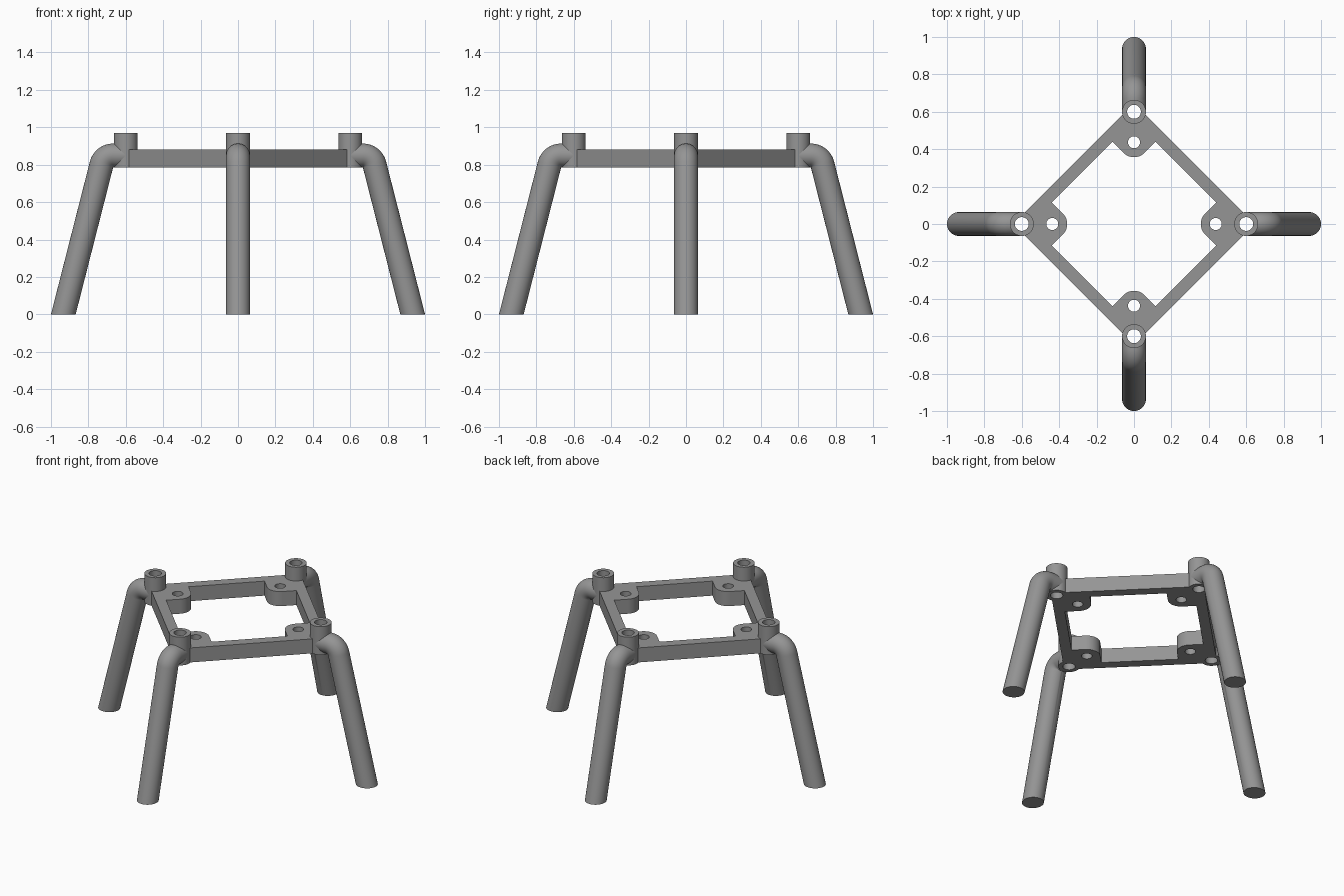
import bpy, bmesh, math
from mathutils import Matrix, Vector

if "Cube" in bpy.data.objects:
    bpy.data.objects.remove(bpy.data.objects["Cube"])

R = 0.064                  # tube radius of legs and sockets
Z0, Z1, Z2 = 0.785, 0.88, 0.97   # frame bottom, frame top, socket top
POST, LUG = 0.6, 0.437     # distance of sockets and lugs from the centre
TILT = math.radians(75.7)  # how far the elbow turns downwards
SEG = 48

grey = bpy.data.materials.new("grey plastic")
grey.diffuse_color = (0.30, 0.30, 0.30, 1)
grey.use_nodes = True
grey.node_tree.nodes["Principled BSDF"].inputs["Base Color"].default_value = grey.diffuse_color


def finish(bm, name, cutter=None):
    bmesh.ops.remove_doubles(bm, verts=bm.verts, dist=1e-5)
    bmesh.ops.recalc_face_normals(bm, faces=bm.faces)
    me = bpy.data.meshes.new(name)
    bm.to_mesh(me)
    bm.free()
    me.materials.append(grey)
    ob = bpy.data.objects.new(name, me)
    bpy.context.collection.objects.link(ob)
    if cutter:
        mod = ob.modifiers.new("holes", 'BOOLEAN')
        mod.operation, mod.solver, mod.object = 'DIFFERENCE', 'EXACT', cutter
        bpy.ops.object.select_all(action='DESELECT')
        ob.select_set(True)
        bpy.context.view_layer.objects.active = ob
        bpy.ops.object.modifier_apply(modifier=mod.name)
        bpy.ops.object.shade_smooth_by_angle(angle=math.radians(30))
    return ob


def cylinder(bm, x, r, z0, z1, turn):
    m = turn @ Matrix.Translation((x, 0, (z0 + z1) / 2))
    bmesh.ops.create_cone(bm, cap_ends=True, segments=SEG, radius1=r, radius2=r,
                          depth=z1 - z0, matrix=m)


turns = [Matrix.Rotation(k * math.pi / 2, 4, 'Z') for k in range(4)]

# Cutter for the socket bores and lug screw holes
bm = bmesh.new()
for t in turns:
    cylinder(bm, POST, 0.037, 0.6, 1.1, t)
    cylinder(bm, LUG, 0.032, 0.6, 1.1, t)
holes = finish(bm, "hole_cutter")
holes.hide_render = True

# Square frame with a rounded lug inside every corner
bm = bmesh.new()
inner_sum, lug_r = 0.555, 0.08
lug_line = LUG - lug_r * math.sqrt(2)
corner = Vector(((inner_sum + lug_line) / 2, (inner_sum - lug_line) / 2, Z0))
quarter = [Vector((corner.x, -corner.y, Z0))]
for i in range(17):
    a = math.radians(225 - 90 * i / 16)
    quarter.append(Vector((LUG + lug_r * math.cos(a), lug_r * math.sin(a), Z0)))
quarter.append(corner)
for pts in ([Vector((0.645, 0, Z0))], quarter):
    vs = [bm.verts.new(t @ p) for t in turns for p in pts]
    for i, v in enumerate(vs):
        bm.edges.new((v, vs[(i + 1) % len(vs)]))
bmesh.ops.triangle_fill(bm, use_beauty=True, use_dissolve=False, edges=bm.edges[:])
ext = bmesh.ops.extrude_face_region(bm, geom=bm.faces[:], use_keep_orig=True)
bmesh.ops.translate(bm, vec=(0, 0, Z1 - Z0),
                    verts=[g for g in ext["geom"] if isinstance(g, bmesh.types.BMVert)])
finish(bm, "frame", holes)

for k, t in enumerate(turns):
    # Upright socket on the frame corner
    bm = bmesh.new()
    cylinder(bm, POST, R, Z0, Z2, t)
    finish(bm, f"socket_{k + 1}", holes)

    # Leg: short level tube, tight elbow, then a splayed tube down to the floor
    bm = bmesh.new()
    pivot = Vector((1 - 2 * R / math.sin(TILT) - Z0 / math.tan(TILT), 0, Z0))

    def ring(a):
        d = Vector((math.sin(a), 0, math.cos(a)))
        return [pivot + R * d + R * (math.cos(s) * d + math.sin(s) * Vector((0, 1, 0)))
                for s in (2 * math.pi * j / SEG for j in range(SEG))]

    rings = [[Vector((POST, p.y, p.z)) for p in ring(0)]]
    rings += [ring(TILT * i / 16) for i in range(17)]
    rings.append([Vector((p.x + p.z / math.tan(TILT), p.y, 0)) for p in rings[-1]])
    loops = [[bm.verts.new(t @ p) for p in r] for r in rings]
    for lo, hi in zip(loops, loops[1:]):
        for j in range(SEG):
            n = (j + 1) % SEG
            bm.faces.new((lo[j], lo[n], hi[n], hi[j]))
    bm.faces.new(loops[0])
    bm.faces.new(loops[-1])
    finish(bm, f"leg_{k + 1}", holes)
